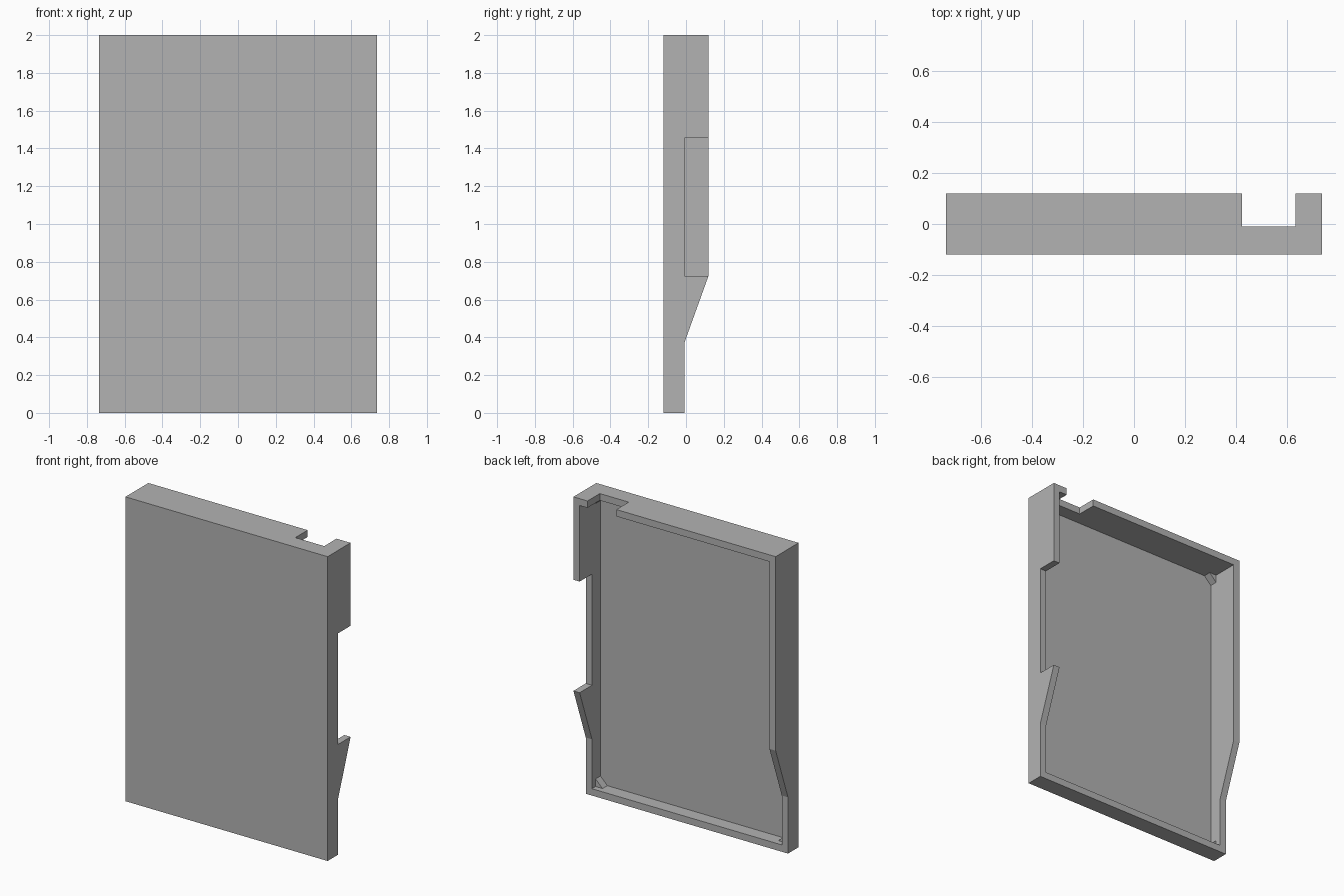
import bpy, bmesh
from mathutils import Vector

cube = bpy.data.objects.get("Cube")
if cube:
    bpy.data.objects.remove(cube, do_unlink=True)

W, D, H = 0.735, 0.119, 2.0     # half width, half depth, height
WALL, FLOOR = 0.045, 0.022      # rim and front panel thickness
LOW = -0.009                    # depth of the low rim and notches

grey = bpy.data.materials.new("plain grey")
grey.use_nodes = True
colour = (0.45, 0.45, 0.45, 1)
grey.diffuse_color = colour
grey.node_tree.nodes["Principled BSDF"].inputs["Base Color"].default_value = colour


def prism(name, points, offset):
    """Extrude a flat outline along an offset."""
    bm = bmesh.new()
    face = bm.faces.new([bm.verts.new(p) for p in points])
    new = bmesh.ops.extrude_face_region(bm, geom=[face])["geom"]
    verts = [v for v in new if isinstance(v, bmesh.types.BMVert)]
    bmesh.ops.translate(bm, verts=verts, vec=Vector(offset))
    bmesh.ops.recalc_face_normals(bm, faces=bm.faces)
    mesh = bpy.data.meshes.new(name)
    bm.to_mesh(mesh)
    bm.free()
    mesh.materials.append(grey)
    obj = bpy.data.objects.new(name, mesh)
    bpy.context.collection.objects.link(obj)
    return obj


def cut_box(target, x, y, z):
    """Subtract a box given by its ranges, then discard it."""
    outline = [(x[0], y[0], z[0]), (x[1], y[0], z[0]),
               (x[1], y[1], z[0]), (x[0], y[1], z[0])]
    cutter = prism("cutter", outline, (0, 0, z[1] - z[0]))
    cutter.hide_render = True
    mod = target.modifiers.new("cut", 'BOOLEAN')
    mod.operation, mod.solver, mod.object = 'DIFFERENCE', 'EXACT', cutter
    bpy.context.view_layer.objects.active = target
    bpy.ops.object.modifier_apply(modifier=mod.name)
    bpy.data.objects.remove(cutter, do_unlink=True)


# Cover body: side profile with a sloped lower back
profile = [(-D, 0), (LOW, 0), (LOW, 0.37), (D, 0.725), (D, H), (-D, H)]
cover = prism("cover_shell", [(-W, y, z) for y, z in profile], (2 * W, 0, 0))

# Hollow back, notch in the top rim, notch in the side rim
inner = W - WALL
cut_box(cover, (-inner, inner), (FLOOR - D, 1), (WALL, H - WALL))
cut_box(cover, (0.423, 0.633), (LOW, 1), (H - WALL * 1.5, H + 1))
cut_box(cover, (W - WALL * 1.5, W + 1), (LOW, 1), (0.725, 1.455))

# Small triangular gussets in the inner corners
LEG = 0.05
for side, sx in (("left", 1), ("right", -1)):
    for level, z, sz in (("bottom", WALL, 1), ("top", H - WALL, -1)):
        x, y = sx * inner, FLOOR - D
        prism(f"{level}_{side}_gusset",
              [(x, y, z), (x - sx * LEG, y, z), (x, y, z + sz * LEG)],
              (0, LEG, 0))
